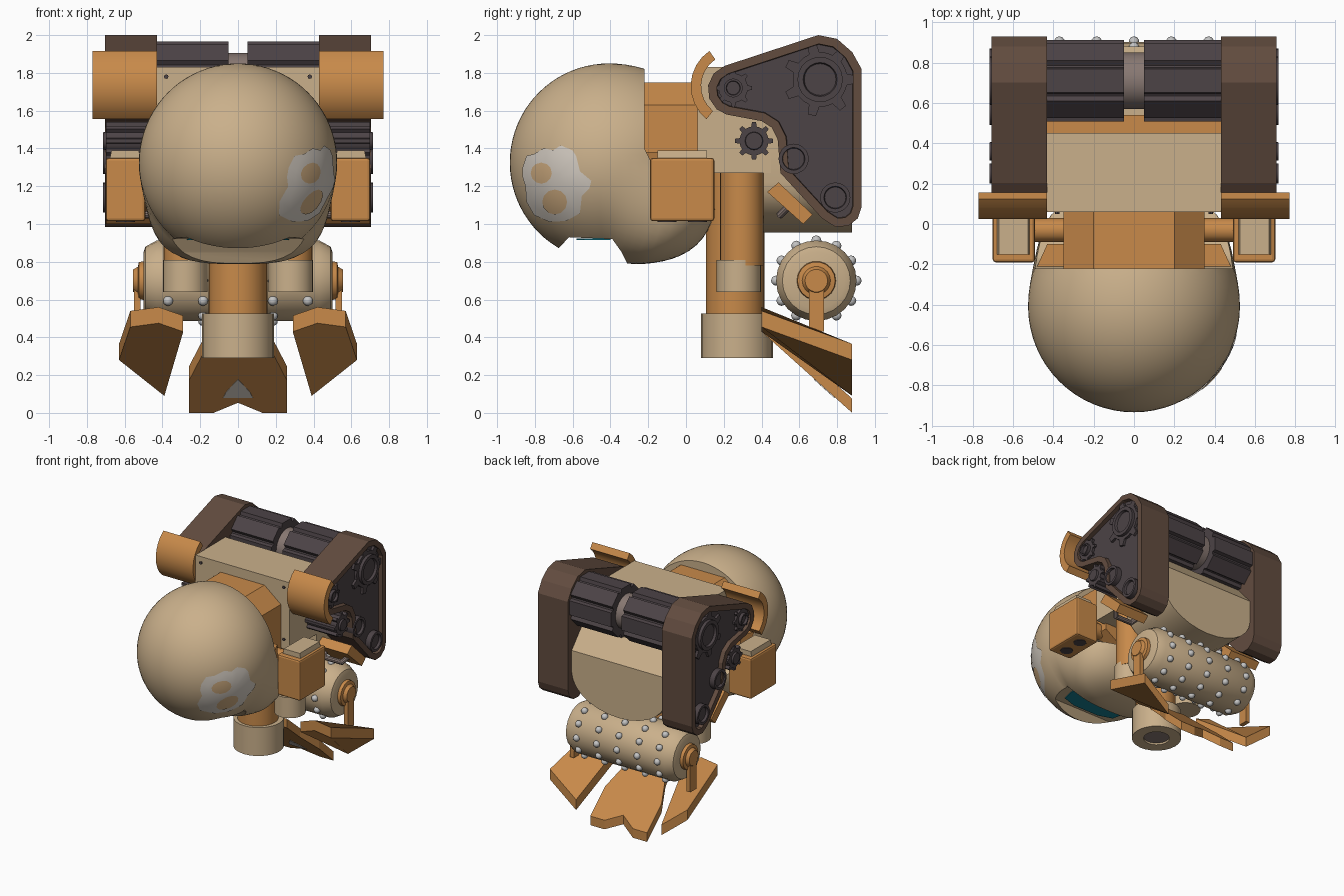
import bpy, bmesh, math
from mathutils import Vector, Matrix

if "Cube" in bpy.data.objects:
    bpy.data.objects.remove(bpy.data.objects["Cube"])

def material(name, r, g, b):
    lin = lambda c: (c / 255 / 12.92) if c < 11 else ((c / 255 + 0.055) / 1.055) ** 2.4
    m = bpy.data.materials.new(name)
    m.diffuse_color = (lin(r), lin(g), lin(b), 1)
    m.use_nodes = True
    m.node_tree.nodes["Principled BSDF"].inputs["Base Color"].default_value = m.diffuse_color
    return m

BEIGE = material("beige", 202, 176, 139)
ORANGE = material("orange", 200, 138, 74)
BROWN = material("track brown", 98, 76, 63)
DARK = material("dark metal", 76, 67, 70)
TAUPE = material("taupe hub", 136, 120, 114)
STEEL = material("steel", 195, 195, 195)
PAINT = material("pale grey paint", 212, 204, 194)
TAN = material("tan paint", 207, 172, 128)
TEAL = material("teal", 20, 125, 145)

def P(axis, u, v, t):
    return Vector({'x': (t, u, v), 'y': (u, t, v), 'z': (u, v, t)}[axis])

def finish(name, bm, mats, mirror=False, smooth=True, recalc=True):
    if recalc:
        bmesh.ops.recalc_face_normals(bm, faces=bm.faces)
    if mirror:
        g = bmesh.ops.duplicate(bm, geom=bm.verts[:] + bm.edges[:] + bm.faces[:])["geom"]
        bmesh.ops.scale(bm, vec=(-1, 1, 1), verts=[e for e in g if isinstance(e, bmesh.types.BMVert)])
        bmesh.ops.reverse_faces(bm, faces=[e for e in g if isinstance(e, bmesh.types.BMFace)])
    me = bpy.data.meshes.new(name)
    bm.to_mesh(me)
    bm.free()
    for m in (mats if isinstance(mats, list) else [mats]):
        me.materials.append(m)
    ob = bpy.data.objects.new(name, me)
    bpy.context.collection.objects.link(ob)
    if smooth:
        bpy.ops.object.select_all(action='DESELECT')
        ob.select_set(True)
        bpy.context.view_layer.objects.active = ob
        bpy.ops.object.shade_smooth_by_angle(angle=math.radians(32))
    return ob

def prism(name, axis, pts, a, b, mat, mirror=False, bevel=0, smooth=False):
    bm = bmesh.new()
    f = bm.faces.new([bm.verts.new(P(axis, u, v, a)) for u, v in pts])
    g = bmesh.ops.extrude_face_region(bm, geom=[f])["geom"]
    bmesh.ops.translate(bm, vec=P(axis, 0, 0, b - a), verts=[e for e in g if isinstance(e, bmesh.types.BMVert)])
    if bevel:
        bmesh.ops.bevel(bm, geom=bm.edges[:], offset=bevel, segments=2, affect='EDGES', profile=0.5)
    return finish(name, bm, mat, mirror, smooth)

def box(name, x, y, z, mat, mirror=False, bevel=0):
    return prism(name, 'x', [(y[0], z[0]), (y[1], z[0]), (y[1], z[1]), (y[0], z[1])], x[0], x[1], mat, mirror, bevel)

def lathe(name, axis, c, prof, mat, mirror=False, n=24):
    # prof: (position along axis, radius), capped at both ends
    bm = bmesh.new()
    rings = [[bm.verts.new(P(axis, c[0] + r * math.cos(2 * math.pi * i / n), c[1] + r * math.sin(2 * math.pi * i / n), t))
              for i in range(n)] for t, r in prof]
    for A, B in zip(rings, rings[1:]):
        for i in range(n):
            j = (i + 1) % n
            bm.faces.new((A[i], A[j], B[j], B[i]))
    bm.faces.new(rings[0])
    bm.faces.new(rings[-1])
    return finish(name, bm, mat, mirror)

def gear_pts(c, r, root, teeth, duty=0.25):
    pts = []
    for k in range(teeth):
        for f, q in ((-duty, r), (duty, r), (duty + 0.1, root), (0.5, root), (0.9 - duty, root)):
            a = 2 * math.pi * (k + f) / teeth
            pts.append((c[0] + q * math.cos(a), c[1] + q * math.sin(a)))
    return pts

def slab(name, pts, up, mat, mirror=False):
    bm = bmesh.new()
    f = bm.faces.new([bm.verts.new(p) for p in pts])
    g = bmesh.ops.extrude_face_region(bm, geom=[f])["geom"]
    bmesh.ops.translate(bm, vec=up, verts=[e for e in g if isinstance(e, bmesh.types.BMVert)])
    return finish(name, bm, mat, mirror, False)

# Head: sphere with a squarer, longer lower back
HC, HR = Vector((0, -0.408, 1.325)), 0.525
bm = bmesh.new()
bmesh.ops.create_uvsphere(bm, u_segments=64, v_segments=40, radius=1)
for v in bm.verts:
    d = v.co.normalized()
    w = min(1, max(0, d.y) * max(0, -d.z) * 4)
    p = 2 + 1.2 * w
    n = sum(abs(k) ** p for k in d) ** (1 / p)
    s = d / n * HR
    s.y *= 1.1 if s.y > 0 else 1
    s.z *= 1 + .03 * w
    v.co = HC + s
head = finish("head", bm, BEIGE, smooth=False)
cut_back = prism("head_back_cutter", 'x', [(-0.22, 2.2), (-0.22, 1.4), (-0.17, 1.3), (0.05, 1.1), (0.4, 1.03), (0.4, 2.2)], -0.8, 0.8, ORANGE)
cut_mouth = prism("mouth_cutter", 'x', [(-0.685, 0.7), (-0.675, 0.87), (-0.62, 0.93), (-0.39, 0.92), (-0.34, 0.85), (-0.31, 0.79), (-0.30, 0.7)], -0.8, 0.8, BEIGE)
bpy.context.view_layer.objects.active = head
for c in (cut_back, cut_mouth):
    m = head.modifiers.new("cut", 'BOOLEAN')
    m.operation, m.object, m.solver = 'DIFFERENCE', c, 'EXACT'
    bpy.ops.object.modifier_apply(modifier=m.name)
    bpy.data.objects.remove(c)
bpy.ops.object.select_all(action='DESELECT')
head.select_set(True)
bpy.ops.object.shade_smooth_by_angle(angle=math.radians(32))
prism("mouth_plate", 'z', [(-0.24, -0.54), (-.12, -.58), (.12, -.58), (0.24, -0.54), (0.27, -0.40), (-0.27, -0.40)], 0.914, 0.923, TEAL)

# Painted mark on the right cheek
def decal(name, outline, lift, mat):
    bm = bmesh.new()
    cy = sum(p[0] for p in outline) / len(outline)
    cz = sum(p[1] for p in outline) / len(outline)
    def proj(y, z):
        x = math.sqrt(max(0.001, HR ** 2 - (y - HC.y) ** 2 - (z - HC.z) ** 2))
        return HC + Vector((x, y - HC.y, z - HC.z)) * (1 + lift / HR)
    rings = [[bm.verts.new(proj(cy + (y - cy) * k / 6, cz + (z - cz) * k / 6)) for y, z in outline] for k in range(1, 7)]
    bm.faces.new(rings[0])
    for A, B in zip(rings, rings[1:]):
        for i in range(len(A)):
            j = (i + 1) % len(A)
            bm.faces.new((A[i], A[j], B[j], B[i]))
    bm.normal_update()
    for f in bm.faces:
        if f.normal.dot(f.calc_center_median() - HC) < 0:
            f.normal_flip()
    finish(name, bm, mat, recalc=False)
decal("cheek_mark", [(-.86, 1.30), (-.84, 1.36), (-.80, 1.37), (-.75, 1.40), (-.70, 1.39), (-.66, 1.415), (-.60, 1.39),
                     (-.58, 1.36), (-.56, 1.28), (-.50, 1.23), (-.51, 1.19), (-.55, 1.15), (-.56, 1.06), (-.63, 1.02),
                     (-.72, 1.015), (-.80, 1.05), (-.84, 1.12), (-.845, 1.2), (-.86, 1.25)], 0.006, PAINT)
for c, r in (((-0.76, 1.27), 0.055), ((-0.69, 1.12), 0.065)):
    decal("cheek_mark_spot", [(c[0] + r * math.cos(a * math.pi / 6), c[1] + r * math.sin(a * math.pi / 6)) for a in range(12)], 0.0095, TAN)

# Neck and shoulder bars
prism("neck", 'y', [(-.35, 1.22), (-.2, 1.12), (.2, 1.12), (.35, 1.22), (.35, 1.63), (.2, 1.75), (-.2, 1.75), (-.35, 1.63)], -0.3, 0.08, ORANGE)
prism("neck_flap", 'z', [(.3, -.25), (.485, -.22), (.43, -.1), (.3, -.1)], 1.15, 1.38, ORANGE, True)
lathe("shoulder_bar", 'x', (-0.03, 1.25), [(0.3, 0.06), (0.5, 0.06)], ORANGE, True, 12)

# Torso
box("torso_upper", (-.43, .43), (.06, .45), (1.27, 1.83), BEIGE)
belly = [(.43 * math.cos(math.pi * k / 14), 1.22 - .265 * math.sin(math.pi * k / 14)) for k in range(15)]
prism("torso_lower", 'y', [(-.43, 1.40), (.43, 1.40)] + belly, .41, .88, BEIGE, smooth=True)
prism("torso_slope", 'x', [(.41, 1.39), (.88, 1.40), (.74, 1.56), (.41, 1.56)], -.43, .43, BEIGE)
box("torso_strip", (-.43, .43), (.44, .54), (1.5, 1.6), ORANGE)
for z in (1.78, 1.35):
    lathe("torso_rivet", 'y', (0.38, z), [(0.05, 0.012), (0.07, 0.012)], DARK, True, 8)

# Rear drive drums
RC = (0.71, 1.765)
prism("rear_drum", 'x', gear_pts(RC, 0.21, 0.185, 8, 0.36), 0.05, 0.44, DARK, True)
lathe("rear_drum_hub", 'x', RC, [(-0.06, 0.14), (0.06, 0.14)], TAUPE)

# Tracks: outline prism with a flat rim and a recessed dark side panel
arc = [(0.25 + 0.135 * math.cos(math.radians(a)), 1.71 + 0.135 * math.sin(math.radians(a))) for a in (110, 140, 170, 200, 230, 255)]
outline = arc + [(.40, 1.545), (.455, 1.51), (.485, 1.45), (.50, 1.27), (.72, 1.03), (.79, .985), (.86, .99), (.91, 1.03),
                 (.93, 1.09), (.93, 1.82), (.88, 1.91), (.80, 1.98), (.70, 2.0)]
bm = bmesh.new()
f = bm.faces.new([bm.verts.new((0.43, y, z)) for y, z in outline])
g = bmesh.ops.extrude_face_region(bm, geom=[f])["geom"]
bmesh.ops.translate(bm, vec=(0.275, 0, 0), verts=[e for e in g if isinstance(e, bmesh.types.BMVert)])
bmesh.ops.recalc_face_normals(bm, faces=bm.faces)
side = max(bm.faces, key=lambda q: q.calc_center_median().x)
bmesh.ops.inset_region(bm, faces=[side], thickness=0.045, use_even_offset=True)
bmesh.ops.inset_region(bm, faces=[side], thickness=0.003, use_even_offset=True)
bmesh.ops.translate(bm, vec=(-0.035, 0, 0), verts=side.verts[:])
side.material_index = 1
finish("track", bm, [BROWN, DARK], True, False)
for c, r, root, teeth in ((RC, .195, .145, 7), ((.25, 1.72), .1, .078, 8)):
    prism("track_gear", 'x', gear_pts(c, r, root, teeth, .12), .6, .69, DARK, True)
for c, r in ((RC, .12), ((.25, 1.72), .05), ((.57, 1.345), .08), ((.79, 1.14), .08)):
    lathe("track_wheel", 'x', c, [(.6, r), (.715, r), (.715, r * .75), (.695, r * .7)], DARK, True, 20)
prism("idler_roller", 'x', gear_pts((.36, 1.44), .10, .077, 8, .14), .42, .70, DARK, True)
lathe("idler_cap", 'x', (.36, 1.44), [(.69, .05), (.715, .045)], DARK, True, 16)

# Track guards and handle
ang = [math.radians(124 + 107 * k / 8) for k in range(9)]
guard = [(.25 + .225 * math.cos(a), 1.73 + .225 * math.sin(a)) for a in ang] + \
        [(.25 + .17 * math.cos(a), 1.73 + .17 * math.sin(a)) for a in reversed(ang)]
prism("front_guard", 'x', guard, .43, .77, ORANGE, True, smooth=True)
prism("lower_guard", 'x', [(.43, 1.17), (.49, 1.22), (.67, 1.05), (.62, 1.0)], .42, .70, ORANGE, True)
pipe = [Vector(p) for p in ((.40, .55, 1.10), (.45, .50, 1.05), (.60, .50, 1.05), (.64, .55, 1.10))]
bm = bmesh.new()
for a, b in zip(pipe, pipe[1:]):
    rot = (b - a).to_track_quat('Z', 'Y').to_matrix().to_4x4()
    bmesh.ops.create_cone(bm, cap_ends=True, segments=10, radius1=.02, radius2=.02, depth=(b - a).length + .015,
                          matrix=Matrix.Translation((a + b) / 2) @ rot)
finish("handle", bm, TAUPE, True)

# Side boxes
box("side_box", (.49, .70), (-.19, .15), (1.015, 1.35), ORANGE, True, .015)
prism("side_box_lid", 'y', [(.515, 1.34), (.68, 1.34), (.67, 1.39), (.525, 1.39)], -.15, .11, BEIGE, True)
for y in (-.1, .06):
    lathe("side_box_port", 'z', (.595, y), [(1.011, .05), (1.02, .05)], DARK, True, 12)

# Column, pistons and socket
lathe("column", 'z', (0, .26), [(.5, .155), (1.28, .155)], ORANGE)
lathe("column_socket", 'z', (0, .27), [(.36, .10), (.29, .10), (.29, .19), (.525, .19)], BEIGE, n=28)
lathe("socket_core", 'z', (0, .27), [(.305, .101), (.34, .101)], TAUPE)
lathe("piston", 'z', (.28, .295), [(.78, .115), (1.28, .115)], ORANGE, True)
lathe("piston_cap", 'z', (.28, .28), [(.64, .118), (.81, .118)], BEIGE, True)

# Studded roller
SC = (.69, .70)
lathe("studded_roller", 'x', SC, [(-.5, .15), (-.49, .18), (-.43, .213), (.43, .213), (.49, .18), (.5, .15)], BEIGE, n=24)
bm = bmesh.new()
for x in (-.37, -.185, 0, .185, .37):
    for k in range(12):
        a = math.pi * k / 6
        bmesh.ops.create_icosphere(bm, subdivisions=2, radius=.027,
                                   matrix=Matrix.Translation((x, SC[0] + .213 * math.cos(a), SC[1] + .213 * math.sin(a))))
finish("roller_studs", bm, STEEL)
lathe("roller_axle", 'x', SC, [(.49, .105), (.525, .10), (.53, .075), (.555, .06)], ORANGE, True, 18)
box("roller_arm", (.515, .55), (.65, .73), (.43, .70), ORANGE, True)

# Claws
slab("side_claw", [(.29, .40, .43), (.42, .40, .475), (.57, .40, .455), (.63, .88, .28), (.39, .88, .09)], (0, 0, .085), ORANGE, True)
plane = lambda x, y, d=0: (x, y - d, .43 - .896 * (y - .4) - d)
slab("centre_claw", [plane(*p) for p in ((-.17, .40), (.17, .40), (.19, .54), (.26, .69), (.26, .88), (.13, .88), (0, .82),
                                         (-.13, .88), (-.26, .88), (-.26, .69), (-.19, .54))], (0, 0, .075), ORANGE)
slab("claw_mark", [plane(x, y, .003) for x, y in ((-.08, .79), (-.06, .75), (0, .68), (.06, .75), (.08, .79))], (0, .002, .002), PAINT)
